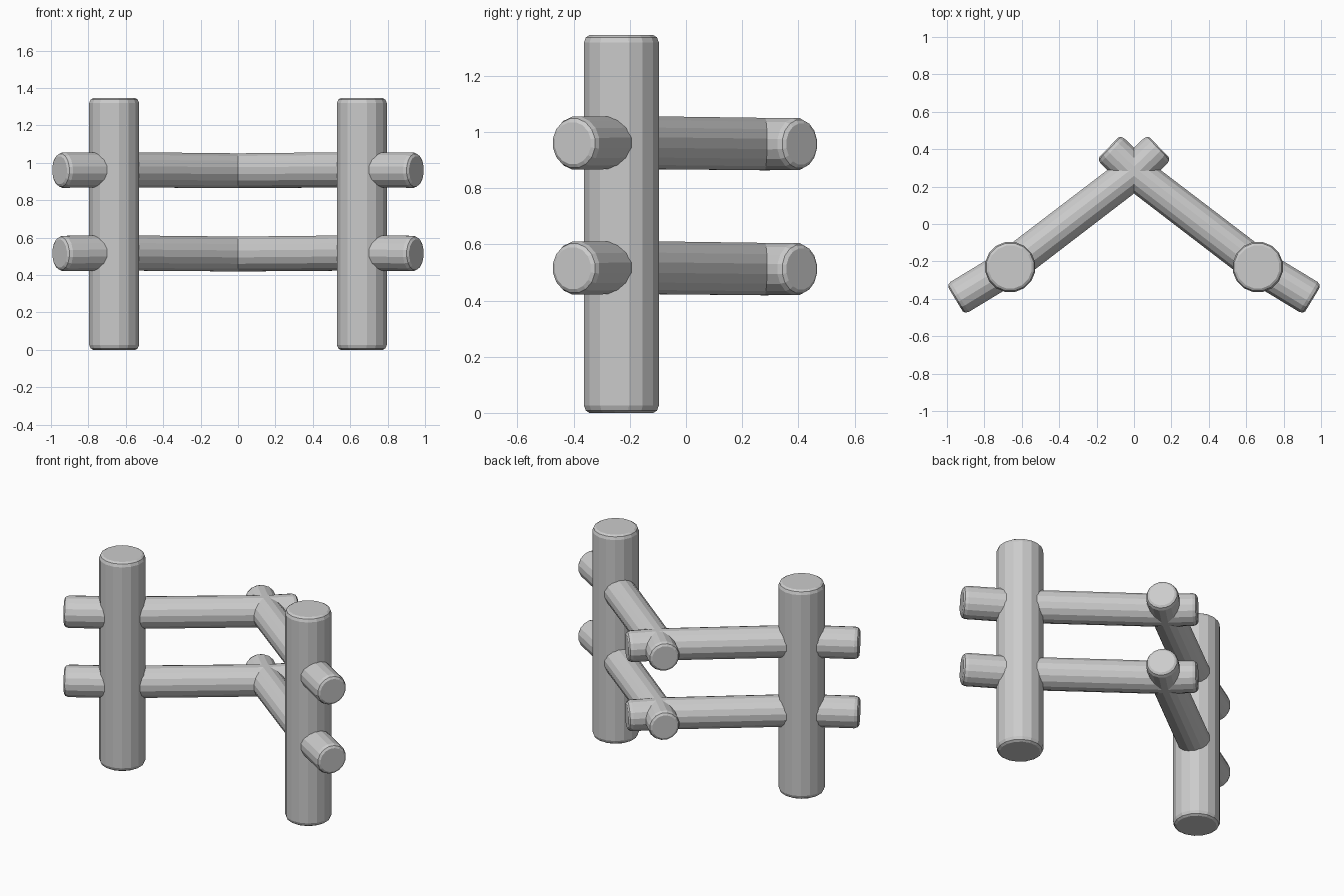
import bpy, bmesh, math
from mathutils import Vector

if "Cube" in bpy.data.objects:
    bpy.data.objects.remove(bpy.data.objects["Cube"])

SIDES = 16


def log(name, points, radii, bevel):
    """Round log swept along points, with chamfered flat ends."""
    pts = [Vector(p) for p in points]
    d0 = (pts[1] - pts[0]).normalized()
    d1 = (pts[-1] - pts[-2]).normalized()
    # extra rings set back from each end make the chamfer
    path = [pts[0], pts[0] + d0 * bevel * 0.4, pts[0] + d0 * bevel * 1.3] + pts[1:-1]
    path += [pts[-1] - d1 * bevel * 1.3, pts[-1] - d1 * bevel * 0.4, pts[-1]]
    a, b = radii[0], radii[-1]
    rad = [a - bevel, a - bevel * 0.35, a] + radii[1:-1] + [b, b - bevel * 0.35, b - bevel]

    bm = bmesh.new()
    rings = []
    for i, (p, r) in enumerate(zip(path, rad)):
        prev = (p - path[i - 1]).normalized() if i else d0
        nxt = (path[i + 1] - p).normalized() if i < len(path) - 1 else d1
        t = (prev + nxt).normalized()
        ref = Vector((0, 0, 1)) if abs(t.z) < 0.8 else Vector((0, 1, 0))
        u = t.cross(ref).normalized()
        v = u.cross(t)
        ring = []
        for k in range(SIDES):
            ang = 2 * math.pi * (k + 0.5) / SIDES
            ring.append(bm.verts.new(p + (u * math.cos(ang) + v * math.sin(ang)) * r))
        rings.append(ring)
    for r0, r1 in zip(rings, rings[1:]):
        for k in range(SIDES):
            n = (k + 1) % SIDES
            bm.faces.new((r0[k], r0[n], r1[n], r1[k]))
    bm.faces.new(rings[0][::-1])
    bm.faces.new(rings[-1])
    bmesh.ops.recalc_face_normals(bm, faces=bm.faces)
    mesh = bpy.data.meshes.new(name)
    bm.to_mesh(mesh)
    bm.free()
    obj = bpy.data.objects.new(name, mesh)
    bpy.context.collection.objects.link(obj)
    return obj


for side, s in (("left", -1), ("right", 1)):
    # upright post
    log(f"{side}_post",
        [(s * 0.662, -0.23, 0.0), (s * 0.662, -0.23, 0.67), (s * 0.662, -0.23, 1.345)],
        [0.136, 0.136, 0.136], 0.02)
    # two rails per wing, crossing the other wing's rails at the back corner
    for level, z in (("lower", 0.515), ("upper", 0.96)):
        log(f"{side}_{level}_rail",
            [(s * 0.954, -0.403, z), (s * 0.662, -0.226, z + 0.003),
             (0, 0.28, z - 0.003), (-s * 0.135, 0.41, z - 0.003)],
            [0.096, 0.096, 0.095, 0.094], 0.02)
